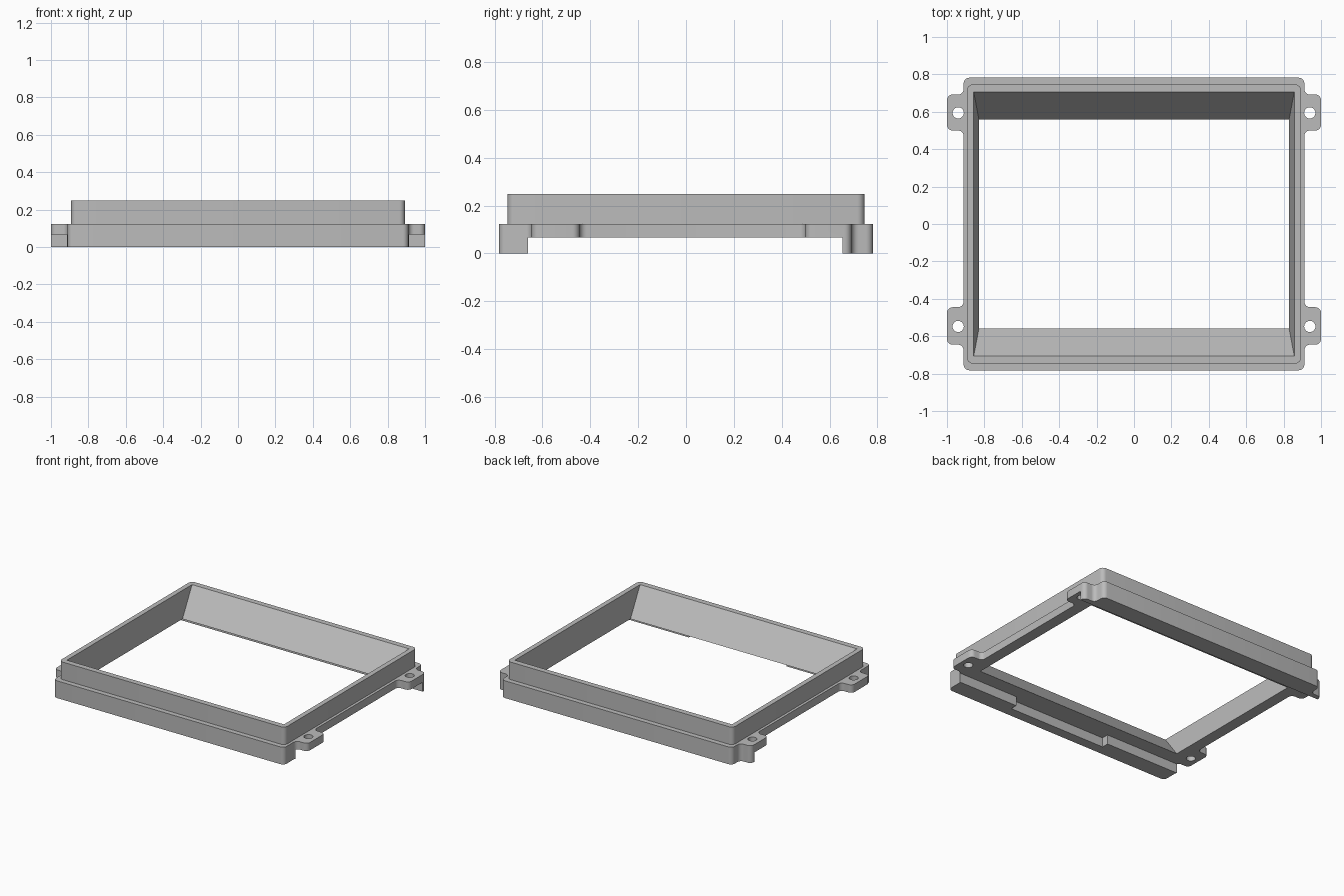
import bpy, bmesh, math
from mathutils import Vector

cube = bpy.data.objects.get("Cube")
if cube:
    bpy.data.objects.remove(cube, do_unlink=True)

PLATE_Z, FLANGE_Z, TOP_Z = 0.067, 0.123, 0.248
FILLET = 0.03

grey = bpy.data.materials.new("plain grey")
grey.use_nodes = True
GREY = (0.5, 0.5, 0.5, 1)
grey.diffuse_color = GREY
grey.node_tree.nodes["Principled BSDF"].inputs["Base Color"].default_value = GREY


def rounded(points, radius, steps=6):
    """Round every corner of a right-angled outline, convex or concave."""
    out = []
    for i, p in enumerate(points):
        p = Vector(p)
        a = (Vector(points[i - 1]) - p).normalized() * radius
        b = (Vector(points[(i + 1) % len(points)]) - p).normalized() * radius
        for k in range(steps + 1):
            t = k / steps * math.pi / 2
            out.append(p + a * (1 - math.sin(t)) + b * (1 - math.cos(t)))
    return out


def loft(name, lower, z0, upper, z1):
    """Closed solid between two matching outlines."""
    bm = bmesh.new()
    low = [bm.verts.new((x, y, z0)) for x, y in lower]
    high = [bm.verts.new((x, y, z1)) for x, y in upper]
    bm.faces.new(low[::-1])
    bm.faces.new(high)
    n = len(low)
    for i in range(n):
        j = (i + 1) % n
        bm.faces.new((low[i], low[j], high[j], high[i]))
    bmesh.ops.recalc_face_normals(bm, faces=bm.faces)
    mesh = bpy.data.meshes.new(name)
    bm.to_mesh(mesh)
    bm.free()
    obj = bpy.data.objects.new(name, mesh)
    obj.data.materials.append(grey)
    bpy.context.collection.objects.link(obj)
    return obj


def rect(x, y):
    return [(x, -y), (x, y), (-x, y), (-x, -y)]


def cut(obj, cutters):
    bpy.context.view_layer.objects.active = obj
    for c in cutters:
        mod = obj.modifiers.new("cut", "BOOLEAN")
        mod.operation, mod.solver, mod.object = "DIFFERENCE", "EXACT", c
        bpy.ops.object.modifier_apply(modifier=mod.name)


# Mounting base: flange outline with four screw ears
W, D, EAR = 0.911, 0.782, 1.0
right = [(W, -D), (W, -0.645), (EAR, -0.645), (EAR, -0.445), (W, -0.445),
         (W, 0.5), (EAR, 0.5), (EAR, 0.692), (W, 0.692), (W, D)]
outline = rounded(right + [(-x, y) for x, y in reversed(right)], FILLET)
base = loft("mounting_base", outline, 0, outline, FLANGE_Z)

# Raised rim standing on the flange
rim_outline = rounded(rect(0.892, 0.746), FILLET)
rim = loft("raised_rim", rim_outline, FLANGE_Z, rim_outline, TOP_Z)

# Tapered window opening, extended past both ends
low, high = Vector((0.829, 0.558)), Vector((0.857, 0.706))
slope = (high - low) / (TOP_Z - PLATE_Z)
z0, z1 = PLATE_Z - 0.03, TOP_Z + 0.03
opening = loft("opening_cutter", rect(*(low - slope * 0.03)), z0,
               rect(*(high + slope * 0.03)), z1)

# Underside channel leaves a rail at front and back; front rail thins mid-way
FRONT, BACK, THIN = -0.66, 0.655, -0.71
channel_shape = [(1.2, FRONT), (1.2, BACK), (-1.2, BACK), (-1.2, FRONT),
                 (-0.33, FRONT), (-0.33, THIN), (0.44, THIN), (0.44, FRONT)]
channel = loft("channel_cutter", channel_shape, -0.1, channel_shape, PLATE_Z)

# Screw holes through the ears
holes = []
for side in (-1, 1):
    for y in (-0.548, 0.594):
        ring = [(side * 0.94 + 0.03 * math.cos(a), y + 0.03 * math.sin(a))
                for a in (math.tau * k / 32 for k in range(32))]
        holes.append(loft("hole_cutter", ring, -0.1, ring, 0.2))

cut(base, [channel, opening] + holes)
cut(rim, [opening])
for cutter in [channel, opening] + holes:
    bpy.data.objects.remove(cutter, do_unlink=True)

# Smooth the rounded corners, keep the hard edges
for obj in (base, rim):
    bpy.ops.object.select_all(action="DESELECT")
    obj.select_set(True)
    bpy.context.view_layer.objects.active = obj
    bpy.ops.object.shade_smooth_by_angle(angle=math.radians(30))
